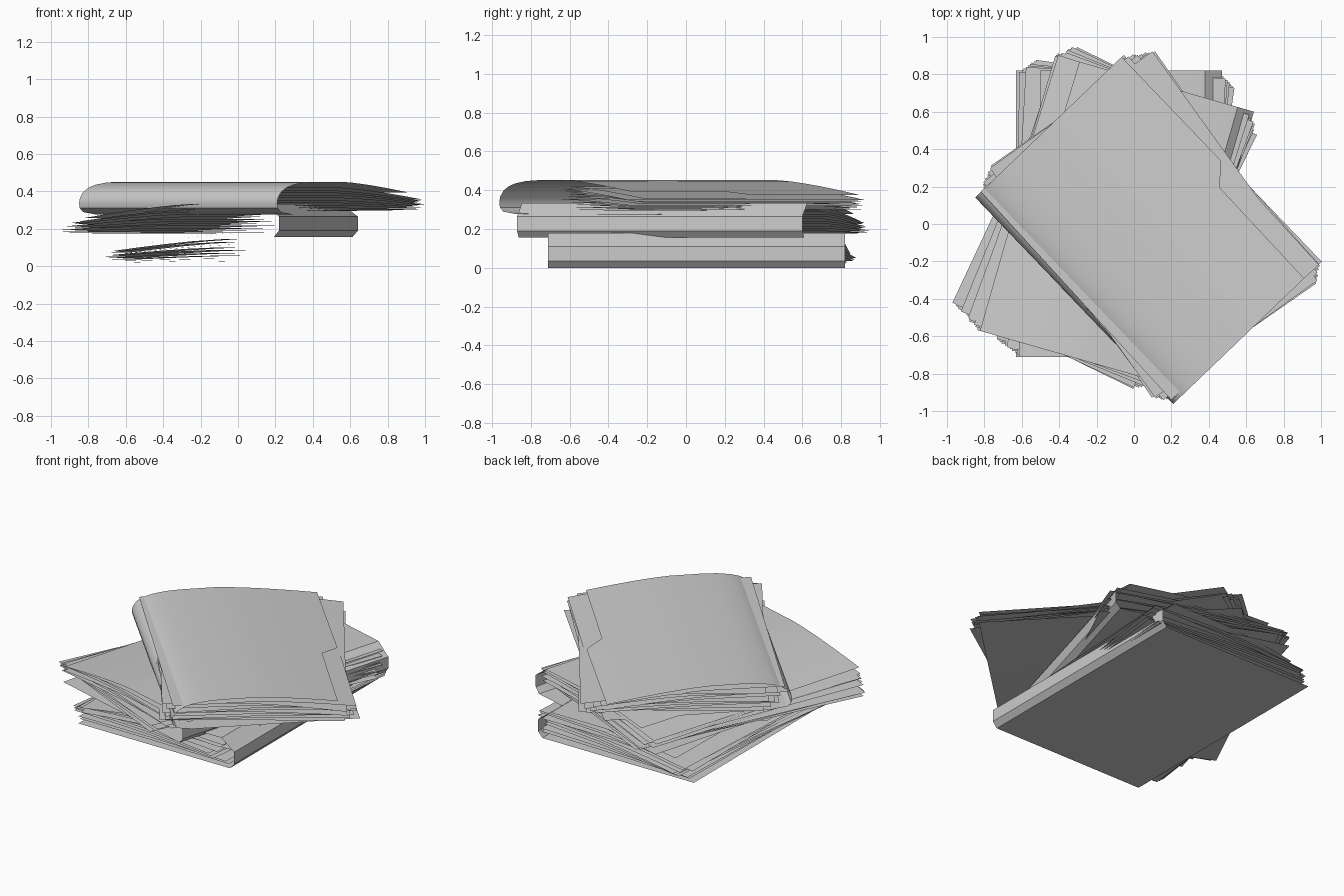
import bpy, math, random
from mathutils import Matrix

if "Cube" in bpy.data.objects:
    bpy.data.objects.remove(bpy.data.objects["Cube"])

random.seed(4)
LENGTH = 1.53          # along the spine
WIDTH = 1.10           # spine to open edge


def strip(name, rows, frame, smooth=False):
    """Surface through equal-length rows of (x, y, z) points."""
    n = len(rows[0])
    verts = [frame @ Matrix.Translation(p).to_translation() for r in rows for p in r]
    faces = [(j * n + i, j * n + i + 1, (j + 1) * n + i + 1, (j + 1) * n + i)
             for j in range(len(rows) - 1) for i in range(n - 1)]
    me = bpy.data.meshes.new(name)
    me.from_pydata(verts, [], faces)
    ob = bpy.data.objects.new(name, me)
    bpy.context.collection.objects.link(ob)
    if smooth:
        for p in me.polygons:
            p.use_smooth = True
    return ob


def droop(d, amount):
    """How far a sheet sags at distance d from the spine."""
    t = max(0, (d - 0.48) / (WIDTH - 0.48))
    return amount * t ** 1.35


def folder(name, spine, origin, angle, sheets, max_turn, max_slide):
    frame = Matrix.Translation(origin) @ Matrix.Rotation(math.radians(angle), 4, 'Z')
    top = spine[-1][1]
    # Folded cover: flat back, spine, sagging front with a half-length tab
    rows = []
    for y, end in ((-LENGTH / 2, 1.085), (0.0, 1.085), (0.02, 1.07),
                   (0.10, 0.98), (LENGTH / 2, 0.97)):
        row = [(-WIDTH, y, 0)] + [(-d, y, z) for d, z in spine]
        for k in range(7):
            d = 0.48 + (end - 0.48) * k / 6
            row.append((-d, y, top - droop(d, 0.078)))
        rows.append(row)
    strip(name + "_cover", rows, frame, smooth=True)

    # Loose sheets, each turned and slid a little
    turns = [max_turn * (i + 0.4) / (sheets - 0.6) for i in range(sheets)]
    random.shuffle(turns)
    hw, hl = 0.535, 0.755
    for i, turn in enumerate(turns):
        f = (i + 1) / (sheets + 1)
        z = 0.012 + f * (top - 0.03)
        slide = max_slide * (0.4 * random.random() + 0.6 * turn / max_turn)
        local = (Matrix.Translation((-WIDTH / 2 - slide, 0, 0))
                 @ Matrix.Rotation(math.radians(-turn), 4, 'Z'))
        rows = []
        for y in (-hl, hl):
            rows.append([(hw - d, y, z - droop(d, 0.075 * f))
                         for d in (0, 0.48, 0.65, 0.8, 0.95, 2 * hw)])
        strip(f"{name}_sheet_{i + 1}", rows, frame @ local, smooth=True)


# Distance from the spine and height, bottom to top
creased = [(0.03, 0), (0, 0.035), (0, 0.11), (0.09, 0.178)]
rounded = [(0.12, 0.002), (0.03, 0.014), (0.005, 0.035), (0, 0.06), (0.006, 0.09),
           (0.03, 0.122), (0.07, 0.145), (0.12, 0.16), (0.2, 0.172), (0.28, 0.176)]

folder("bottom_folder", creased, (0.47, 0.055, 0.0), 0, 9, 8, 0.02)
folder("middle_folder", creased, (0.43, -0.135, 0.155), -16, 11, 10, 0.08)
folder("top_folder", rounded, (-0.32, -0.41, 0.275), 223.8, 10, 9, 0.05)

# Keep creases crisp, curves smooth
bpy.ops.object.select_all(action='SELECT')
bpy.context.view_layer.objects.active = bpy.context.selected_objects[0]
bpy.ops.object.shade_smooth_by_angle(angle=math.radians(30))
